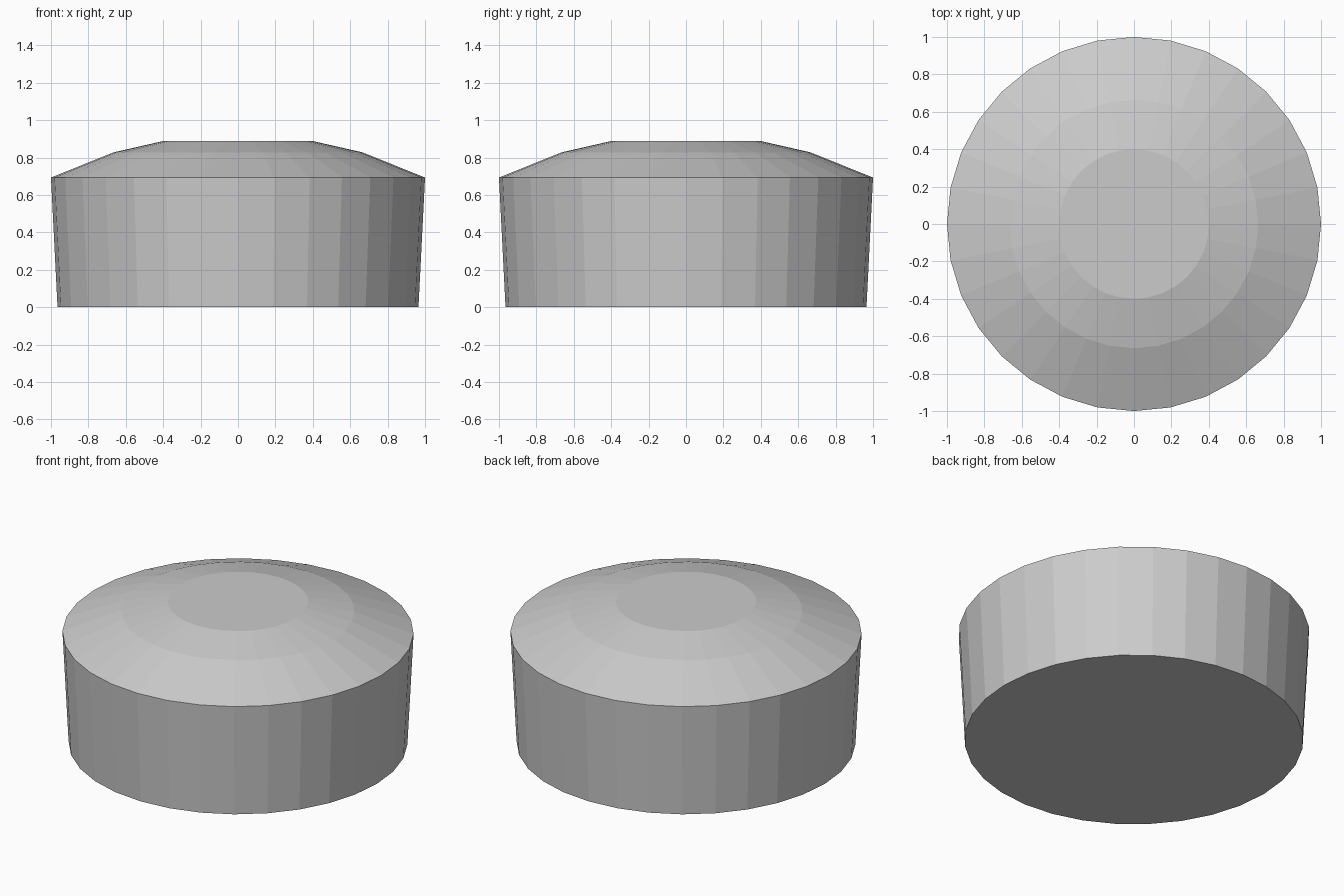
import bpy, bmesh
from math import cos, sin, tau

if "Cube" in bpy.data.objects:
    bpy.data.objects.remove(bpy.data.objects["Cube"])

SIDES = 32
# (radius, height) rings: base, shoulder, mid bevel, flat top
PROFILE = [(0.965, 0.0), (1.0, 0.693), (0.664, 0.828), (0.4, 0.888)]

bm = bmesh.new()
rings = [[bm.verts.new((r * cos(tau * i / SIDES), r * sin(tau * i / SIDES), z))
          for i in range(SIDES)] for r, z in PROFILE]

# Side wall and sloped crown
for low, high in zip(rings, rings[1:]):
    for i in range(SIDES):
        j = (i + 1) % SIDES
        bm.faces.new((low[i], low[j], high[j], high[i]))

# Bottom and top caps
bm.faces.new(rings[0][::-1])
bm.faces.new(rings[-1])

mesh = bpy.data.meshes.new("round_button")
bm.to_mesh(mesh)
bm.free()
button = bpy.data.objects.new("round_button", mesh)
bpy.context.collection.objects.link(button)
